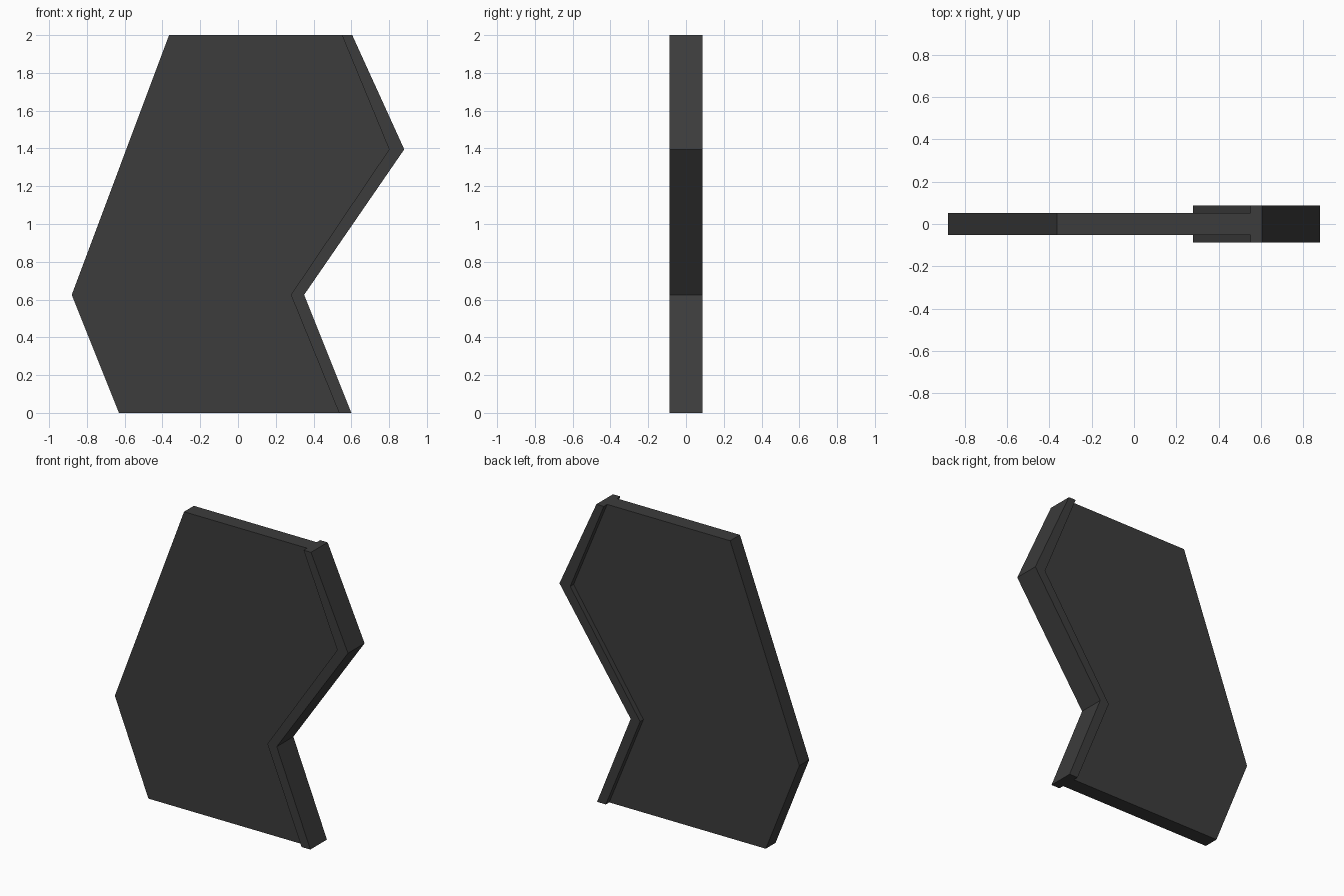
import bpy, bmesh

if "Cube" in bpy.data.objects:
    bpy.data.objects.remove(bpy.data.objects["Cube"])

charcoal = bpy.data.materials.new("charcoal")
charcoal.diffuse_color = (0.045, 0.045, 0.045, 1)
charcoal.use_nodes = True
charcoal.node_tree.nodes["Principled BSDF"].inputs["Base Color"].default_value = charcoal.diffuse_color


def plate(name, outline, half_depth):
    """Extrude an x/z outline symmetrically along y."""
    bm = bmesh.new()
    face = bm.faces.new([bm.verts.new((x, -half_depth, z)) for x, z in outline])
    ext = bmesh.ops.extrude_face_region(bm, geom=[face])
    verts = [v for v in ext["geom"] if isinstance(v, bmesh.types.BMVert)]
    bmesh.ops.translate(bm, verts=verts, vec=(0, 2 * half_depth, 0))
    bmesh.ops.recalc_face_normals(bm, faces=bm.faces)
    mesh = bpy.data.meshes.new(name)
    bm.to_mesh(mesh)
    bm.free()
    mesh.materials.append(charcoal)
    obj = bpy.data.objects.new(name, mesh)
    bpy.context.collection.objects.link(obj)
    return obj


# Zigzag lines shared by the panel and the rim, bottom to top
inner = [(0.535, 0), (0.28, 0.625), (0.80, 1.395), (0.55, 2)]
outer = [(0.60, 0), (0.35, 0.625), (0.88, 1.395), (0.605, 2)]

# Main slab, ending at the rim
plate("panel", inner + [(-0.365, 2), (-0.88, 0.625), (-0.63, 0)], 0.052)

# Thicker rim along the right edge
plate("edge_rim", outer + inner[::-1], 0.088)
